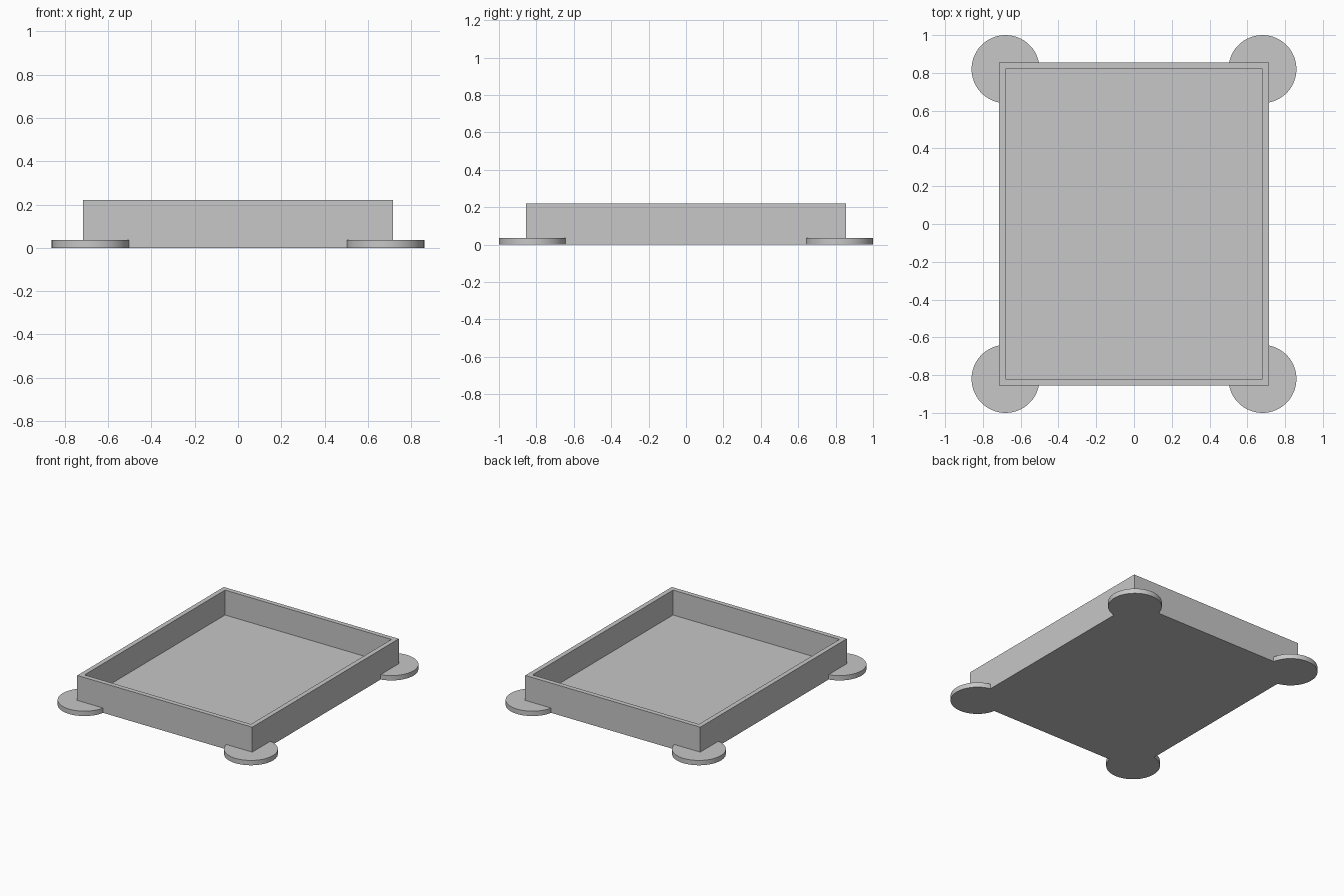
import bpy, bmesh, math

if "Cube" in bpy.data.objects:
    bpy.data.objects.remove(bpy.data.objects["Cube"], do_unlink=True)

WALL_X, WALL_Y, WALL = 0.715, 0.855, 0.035   # outer half sizes, wall thickness
HEIGHT, FLOOR = 0.22, 0.036
PAD_R, SEGMENTS = 0.18, 48

grey = bpy.data.materials.new("light_grey")
grey.use_nodes = True
colour = (0.57, 0.57, 0.57, 1)
grey.diffuse_color = colour
grey.node_tree.nodes["Principled BSDF"].inputs["Base Color"].default_value = colour


def make_object(name, bm):
    bmesh.ops.recalc_face_normals(bm, faces=bm.faces)
    mesh = bpy.data.meshes.new(name)
    bm.to_mesh(mesh)
    bm.free()
    mesh.materials.append(grey)
    obj = bpy.data.objects.new(name, mesh)
    bpy.context.collection.objects.link(obj)
    return obj


def extrude_up(bm, faces, height):
    geom = bmesh.ops.extrude_face_region(bm, geom=faces)["geom"]
    verts = [g for g in geom if isinstance(g, bmesh.types.BMVert)]
    bmesh.ops.translate(bm, verts=verts, vec=(0, 0, height))


# Floor plate with a round pad at each corner, as one outline
bm = bmesh.new()
reach = math.acos(WALL / PAD_R)
outline = []
for k, (sx, sy) in enumerate([(1, 1), (-1, 1), (-1, -1), (1, -1)]):
    start = k * math.pi / 2 - reach
    sweep = math.pi / 2 + 2 * reach
    for i in range(SEGMENTS + 1):
        a = start + sweep * i / SEGMENTS
        outline.append(bm.verts.new((sx * (WALL_X - WALL) + PAD_R * math.cos(a),
                                     sy * (WALL_Y - WALL) + PAD_R * math.sin(a), 0)))
extrude_up(bm, [bm.faces.new(outline)], FLOOR)
base = make_object("floor_with_corner_pads", bm)

# Rectangular wall around the tray
bm = bmesh.new()
corners = [(1, 1), (-1, 1), (-1, -1), (1, -1)]
outer = [bm.verts.new((x * WALL_X, y * WALL_Y, FLOOR)) for x, y in corners]
inner = [bm.verts.new((x * (WALL_X - WALL), y * (WALL_Y - WALL), FLOOR)) for x, y in corners]
ring = []
for i in range(4):
    j = (i + 1) % 4
    ring.append(bm.faces.new((outer[i], outer[j], inner[j], inner[i])))
extrude_up(bm, ring, HEIGHT - FLOOR)
make_object("tray_wall", bm)

# Smooth the round pad rims, keep the corners sharp
bpy.ops.object.select_all(action='DESELECT')
base.select_set(True)
bpy.context.view_layer.objects.active = base
bpy.ops.object.shade_smooth_by_angle(angle=math.radians(30))
